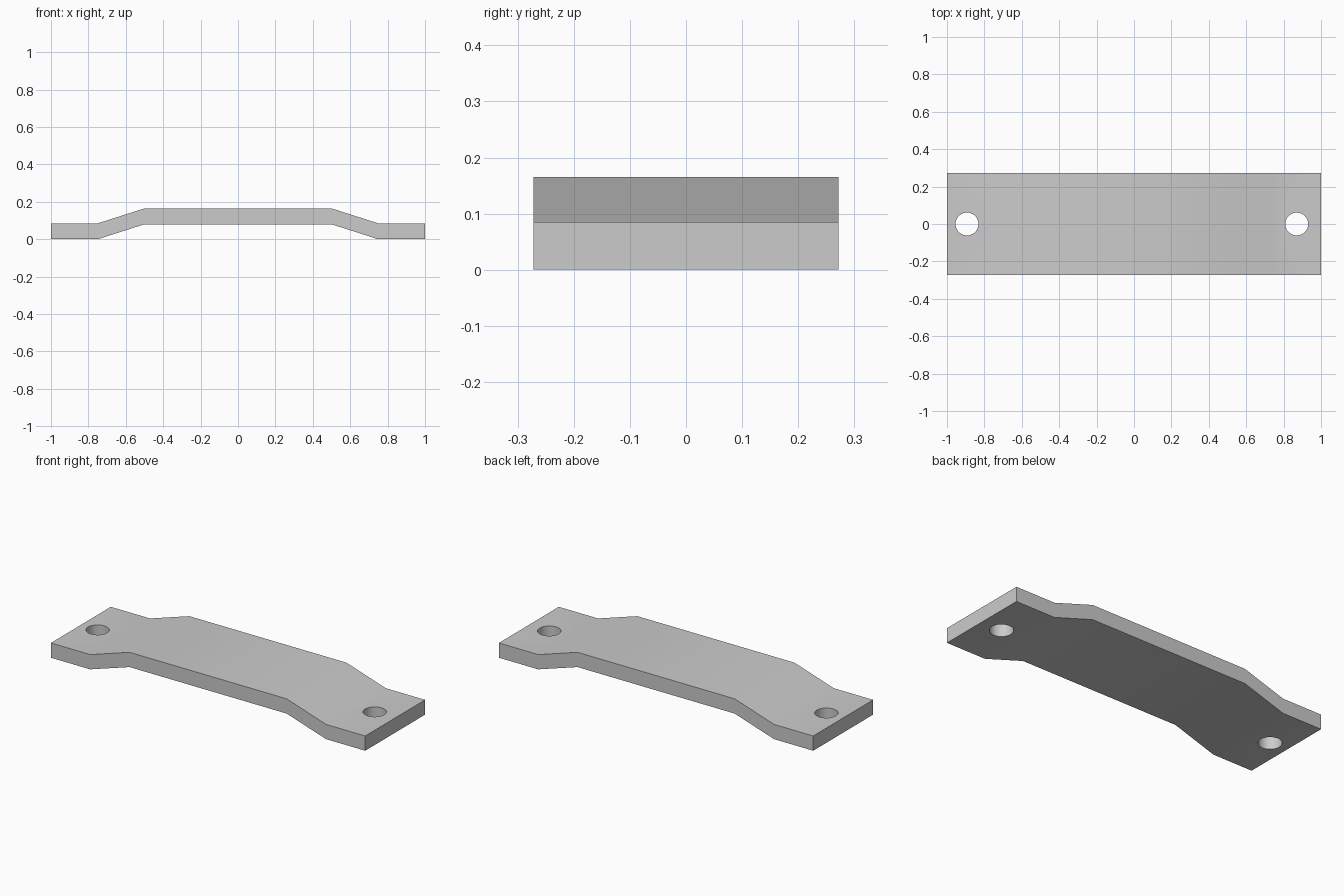
import bpy, bmesh, math

cube = bpy.data.objects.get("Cube")
if cube:
    bpy.data.objects.remove(cube)

steel = bpy.data.materials.new("grey_steel")
steel.use_nodes = True
colour = (0.6, 0.6, 0.6, 1)
steel.diffuse_color = colour
steel.node_tree.nodes["Principled BSDF"].inputs["Base Color"].default_value = colour

HALF_WIDTH = 0.272
THICKNESS = 0.085
RISE = 0.08

# Bent strap: stations along x with the height of the underside
half = [(0.5, RISE), (0.75, 0.0), (1.0, 0.0)]
path = [(-x, z) for x, z in reversed(half)] + half

bm = bmesh.new()
bottom = [bm.verts.new((x, -HALF_WIDTH, z)) for x, z in path]
top = [bm.verts.new((x, -HALF_WIDTH, z + THICKNESS)) for x, z in path]
sides = [bm.faces.new((bottom[i], bottom[i + 1], top[i + 1], top[i]))
         for i in range(len(path) - 1)]
swept = bmesh.ops.extrude_face_region(bm, geom=sides, use_keep_orig=True)
bmesh.ops.translate(bm, vec=(0, 2 * HALF_WIDTH, 0),
                    verts=[g for g in swept["geom"] if isinstance(g, bmesh.types.BMVert)])
bmesh.ops.recalc_face_normals(bm, faces=bm.faces)
mesh = bpy.data.meshes.new("bent_strap")
bm.to_mesh(mesh)
bm.free()
mesh.materials.append(steel)
strap = bpy.data.objects.new("bent_strap", mesh)
bpy.context.collection.objects.link(strap)


# Bolt holes, one in each foot
def drill(name, x):
    bpy.ops.mesh.primitive_cylinder_add(vertices=48, radius=0.061, depth=0.4,
                                        location=(x, 0, THICKNESS / 2))
    cutter = bpy.context.object
    cutter.name = name
    cutter.data.materials.append(steel)
    cutter.hide_render = True
    cutter.hide_set(True)
    cut = strap.modifiers.new(name, "BOOLEAN")
    cut.operation = "DIFFERENCE"
    cut.solver = "EXACT"
    cut.object = cutter
    return cutter


cutters = [drill("right_hole_cutter", -0.893), drill("left_hole_cutter", 0.87)]

# Bake the holes, then shade the bends softly while keeping the rims sharp
bpy.ops.object.select_all(action="DESELECT")
strap.select_set(True)
bpy.context.view_layer.objects.active = strap
for name in [m.name for m in strap.modifiers]:
    bpy.ops.object.modifier_apply(modifier=name)
for cutter in cutters:
    bpy.data.objects.remove(cutter)
bpy.ops.object.shade_smooth_by_angle(angle=math.radians(30))
